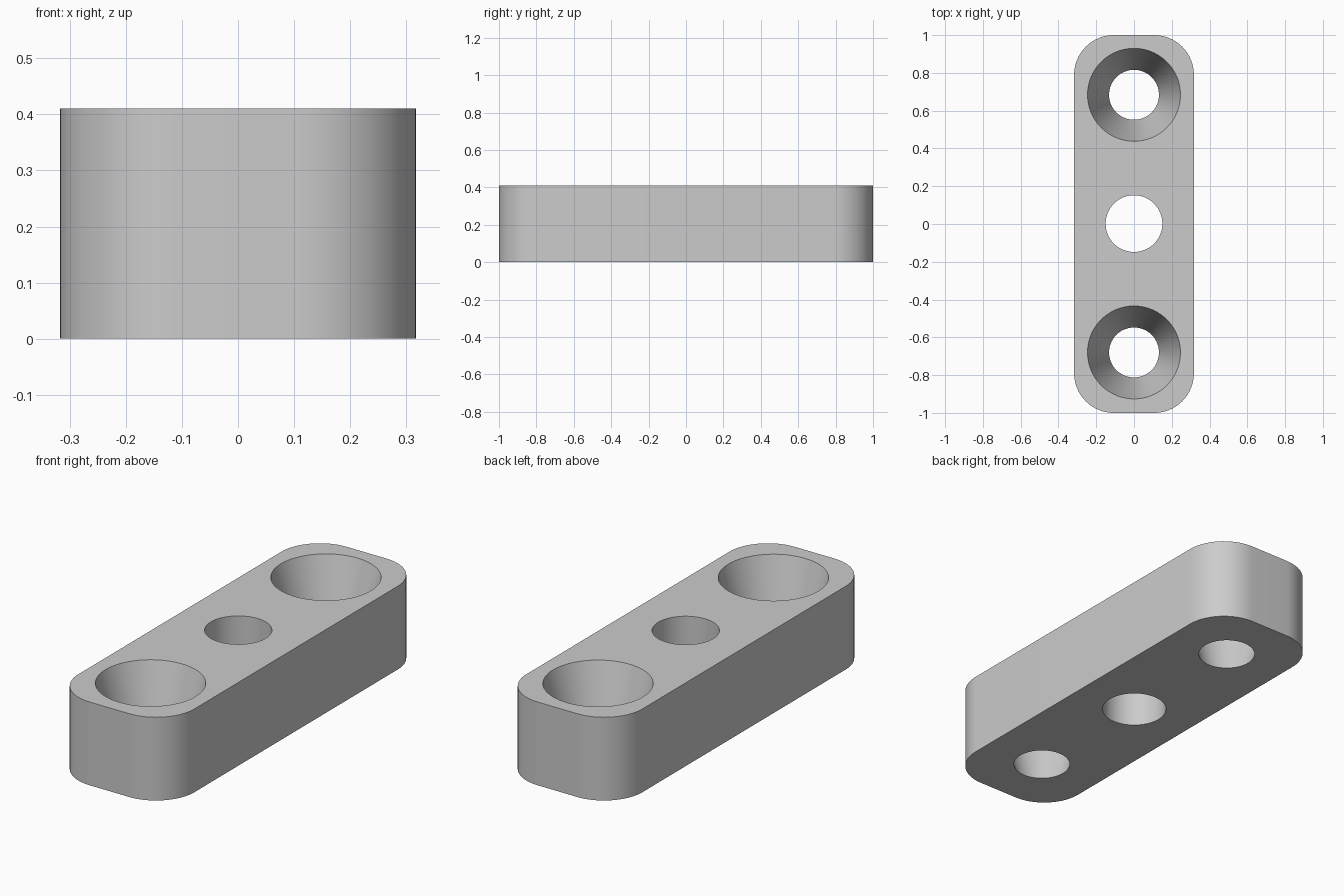
import bpy, bmesh, math

default = bpy.data.objects.get("Cube")
if default:
    bpy.data.objects.remove(default, do_unlink=True)

HALF_W, HALF_L, HEIGHT, CORNER = 0.317, 1.0, 0.41, 0.21
SEGMENTS = 96

grey = bpy.data.materials.new("plain_grey")
grey.use_nodes = True
colour = (0.6, 0.6, 0.6, 1)
grey.diffuse_color = colour
grey.node_tree.nodes["Principled BSDF"].inputs["Base Color"].default_value = colour


def add_object(name, bm):
    bmesh.ops.recalc_face_normals(bm, faces=bm.faces)
    mesh = bpy.data.meshes.new(name)
    bm.to_mesh(mesh)
    bm.free()
    mesh.materials.append(grey)
    obj = bpy.data.objects.new(name, mesh)
    bpy.context.collection.objects.link(obj)
    return obj


def rounded_block(name, steps=20):
    """Rounded rectangle outline, extruded upwards."""
    bm = bmesh.new()
    verts = []
    corners = [(1, 1), (-1, 1), (-1, -1), (1, -1)]
    for quarter, (sx, sy) in enumerate(corners):
        for i in range(steps + 1):
            a = (quarter + i / steps) * math.pi / 2
            verts.append(bm.verts.new((sx * (HALF_W - CORNER) + CORNER * math.cos(a),
                                       sy * (HALF_L - CORNER) + CORNER * math.sin(a), 0)))
    base = bm.faces.new(verts)
    top = bmesh.ops.extrude_face_region(bm, geom=[base])["geom"]
    bmesh.ops.translate(bm, vec=(0, 0, HEIGHT),
                        verts=[g for g in top if isinstance(g, bmesh.types.BMVert)])
    return add_object(name, bm)


def hole_cutter(name, y, r_bottom, r_top, margin=0.05):
    """Tapered plug that runs past both faces of the block."""
    extra = (r_top - r_bottom) * margin / HEIGHT
    bm = bmesh.new()
    bmesh.ops.create_cone(bm, cap_ends=True, segments=SEGMENTS,
                          radius1=r_bottom - extra, radius2=r_top + extra,
                          depth=HEIGHT + 2 * margin)
    bmesh.ops.translate(bm, vec=(0, y, HEIGHT / 2), verts=bm.verts)
    obj = add_object(name, bm)
    obj.hide_render = True
    return obj


block = rounded_block("mounting_block")
cutters = [
    hole_cutter("back_hole_cutter", 0.684, 0.132, 0.246),
    hole_cutter("middle_hole_cutter", 0.002, 0.15, 0.15),
    hole_cutter("front_hole_cutter", -0.68, 0.132, 0.246),
]

# Cut the holes and discard the cutters
bpy.ops.object.select_all(action='DESELECT')
bpy.context.view_layer.objects.active = block
block.select_set(True)
for cutter in cutters:
    mod = block.modifiers.new(cutter.name, 'BOOLEAN')
    mod.operation = 'DIFFERENCE'
    mod.solver = 'EXACT'
    mod.object = cutter
    bpy.ops.object.modifier_apply(modifier=mod.name)
    bpy.data.objects.remove(cutter, do_unlink=True)

# Smooth curved walls, crisp rims
bpy.ops.object.shade_smooth_by_angle(angle=math.radians(30))
